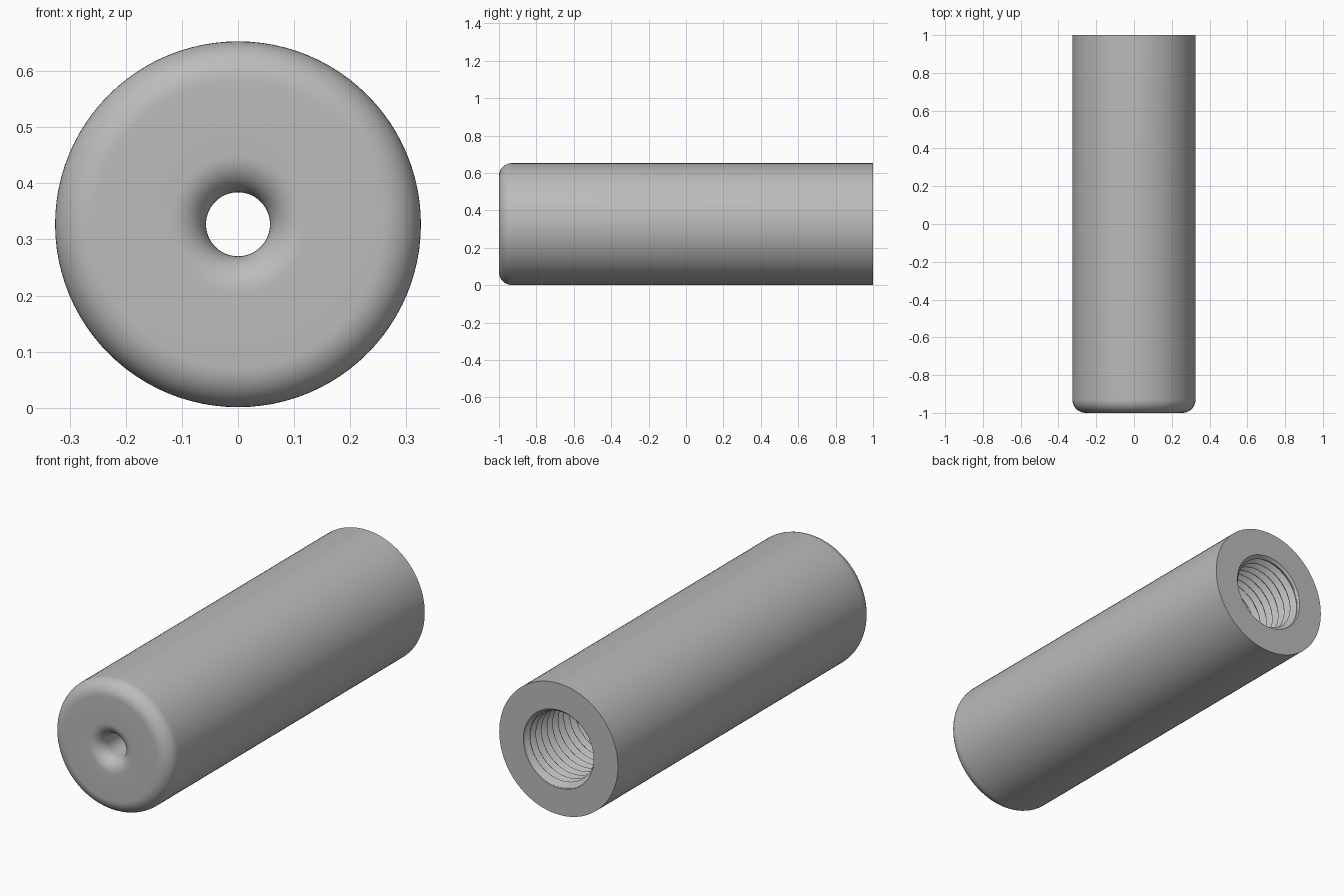
import bpy, bmesh, math
from mathutils import Vector

if "Cube" in bpy.data.objects:
    bpy.data.objects.remove(bpy.data.objects["Cube"], do_unlink=True)

SEGS = 96
RADIUS = 0.326
AXIS_Z = 0.327
ROUND = 0.07           # outer front edge
HOLE, FLARE = 0.057, 0.065
MAJOR, MINOR = 0.193, 0.17
PITCH, STEPS = 0.044, 8
THREAD_START, THREAD_END = 0.45, 1.0
BORE_END = 0.3

metal = bpy.data.materials.new("grey metal")
metal.use_nodes = True
grey = (0.5, 0.5, 0.5, 1)
metal.diffuse_color = grey
metal.node_tree.nodes["Principled BSDF"].inputs["Base Color"].default_value = grey


def point(r, y, turn):
    a = math.tau * turn
    return Vector((r * math.cos(a), y, AXIS_Z + r * math.sin(a)))


def arc(cr, cy, rad, start, end, n=12):
    angles = [math.radians(start + (end - start) * i / n) for i in range(n + 1)]
    return [(cr + rad * math.cos(a), cy + rad * math.sin(a)) for a in angles]


def finish(name, bm):
    bmesh.ops.remove_doubles(bm, verts=bm.verts, dist=0.00001)
    bmesh.ops.dissolve_degenerate(bm, edges=bm.edges, dist=0.00001)
    mesh = bpy.data.meshes.new(name)
    bm.to_mesh(mesh)
    bm.free()
    mesh.materials.append(metal)
    ob = bpy.data.objects.new(name, mesh)
    bpy.context.collection.objects.link(ob)
    bpy.ops.object.select_all(action="DESELECT")
    ob.select_set(True)
    bpy.context.view_layer.objects.active = ob
    bpy.ops.object.shade_smooth_by_angle(angle=math.radians(30))


# Sleeve: lathed from the back rim, round the front and into the bore
profile = [(MAJOR, 1), (RADIUS, 1)]
profile += arc(RADIUS - ROUND, -1 + ROUND, ROUND, 0, -90)
profile += arc(HOLE + FLARE, -1 + FLARE, FLARE, 270, 180)
profile += [(HOLE, BORE_END - 0.08), (MINOR, BORE_END), (MINOR, THREAD_START)]
bm = bmesh.new()
rings = [[bm.verts.new(point(r, y, s / SEGS)) for s in range(SEGS)] for r, y in profile]
for a, b in zip(rings, rings[1:]):
    for s in range(SEGS):
        t = (s + 1) % SEGS
        bm.faces.new((a[s], a[t], b[t], b[s]))
finish("sleeve", bm)


# Thread: helical V grooves, opening into a small chamfer at the back rim
def thread_radius(phase, y):
    groove = min(1, max(0, 1.15 - abs(2 * phase - 1) * 1.3))
    lead = min(1, (THREAD_END - y) / 0.025)
    runout = min(1, (y - THREAD_START) / 0.04)
    depth = groove * runout
    return MINOR + (MAJOR - MINOR) * (1 - lead * (1 - depth))


turns = math.ceil((THREAD_END - THREAD_START) / PITCH) + 1
rows = turns * STEPS + 1
bm = bmesh.new()
columns = []
for s in range(SEGS + 1):
    column = []
    for i in range(rows):
        y = THREAD_START + PITCH * (i / STEPS - 1 + s / SEGS)
        y = min(THREAD_END, max(THREAD_START, y))
        r = thread_radius((i % STEPS) / STEPS, y)
        column.append(bm.verts.new(point(r, y, s / SEGS)))
    columns.append(column)
for left, right in zip(columns, columns[1:]):
    for i in range(rows - 1):
        bm.faces.new((left[i], left[i + 1], right[i + 1], right[i]))
finish("bore_thread", bm)
